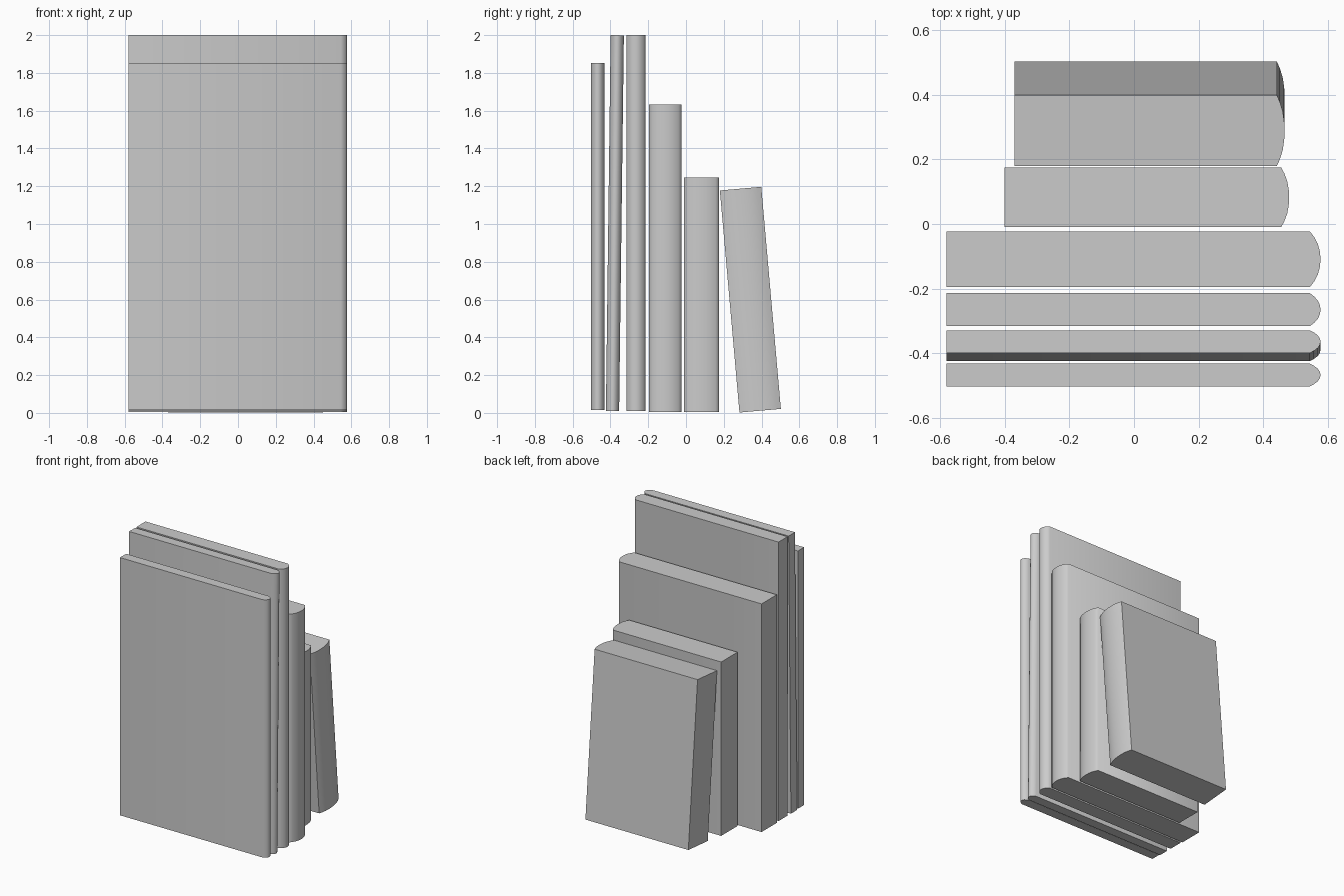
import bpy, bmesh, math
from mathutils import Matrix

if "Cube" in bpy.data.objects:
    bpy.data.objects.remove(bpy.data.objects["Cube"])

# half of the rounded spine: (fraction of bulge, fraction of half thickness)
SPINE = [(0, 1), (0.4, 0.8), (0.75, 0.55), (0.94, 0.27), (1, 0)]


def book(name, x0, x1, bulge, y, z, thick, height, tilt=0.0):
    """Upright book; (y, z) is its lower front corner, tilt leans it about x."""
    half = thick / 2
    upper = [(x1 - bulge + bulge * u, half + half * v) for u, v in SPINE]
    lower = [(px, thick - py) for px, py in reversed(upper[:-1])]
    outline = [(x0, 0)] + (upper + lower)[::-1] + [(x0, thick)]

    bm = bmesh.new()
    base = bm.faces.new([bm.verts.new((px, py, 0)) for px, py in outline])
    top = bmesh.ops.extrude_face_region(bm, geom=[base])["geom"]
    bmesh.ops.translate(bm, vec=(0, 0, height),
                        verts=[v for v in top if isinstance(v, bmesh.types.BMVert)])
    bmesh.ops.recalc_face_normals(bm, faces=bm.faces[:])
    mesh = bpy.data.meshes.new(name)
    bm.to_mesh(mesh)
    bm.free()

    ob = bpy.data.objects.new(name, mesh)
    bpy.context.collection.objects.link(ob)
    ob.matrix_world = Matrix.Translation((0, y, z)) @ Matrix.Rotation(tilt, 4, 'X')
    bpy.ops.object.select_all(action='DESELECT')
    ob.select_set(True)
    bpy.context.view_layer.objects.active = ob
    bpy.ops.object.shade_smooth_by_angle(angle=math.radians(65))


# thin tall books at the front
book("thin_book_front", -0.58, 0.577, 0.033, -0.502, 0.015, 0.07, 1.838)
book("thin_book_leaning", -0.58, 0.577, 0.033, -0.424, 0.01, 0.07, 1.99, -0.0126)
book("tall_book", -0.58, 0.577, 0.033, -0.316, 0.01, 0.102, 1.99)

# thick shorter books at the back
book("medium_book", -0.58, 0.577, 0.033, -0.195, 0.005, 0.172, 1.627)
book("short_book", -0.40, 0.48, 0.025, -0.01, 0.005, 0.185, 1.24)
book("short_book_leaning", -0.37, 0.466, 0.024, 0.283, 0.002, 0.22, 1.18, 0.088)
